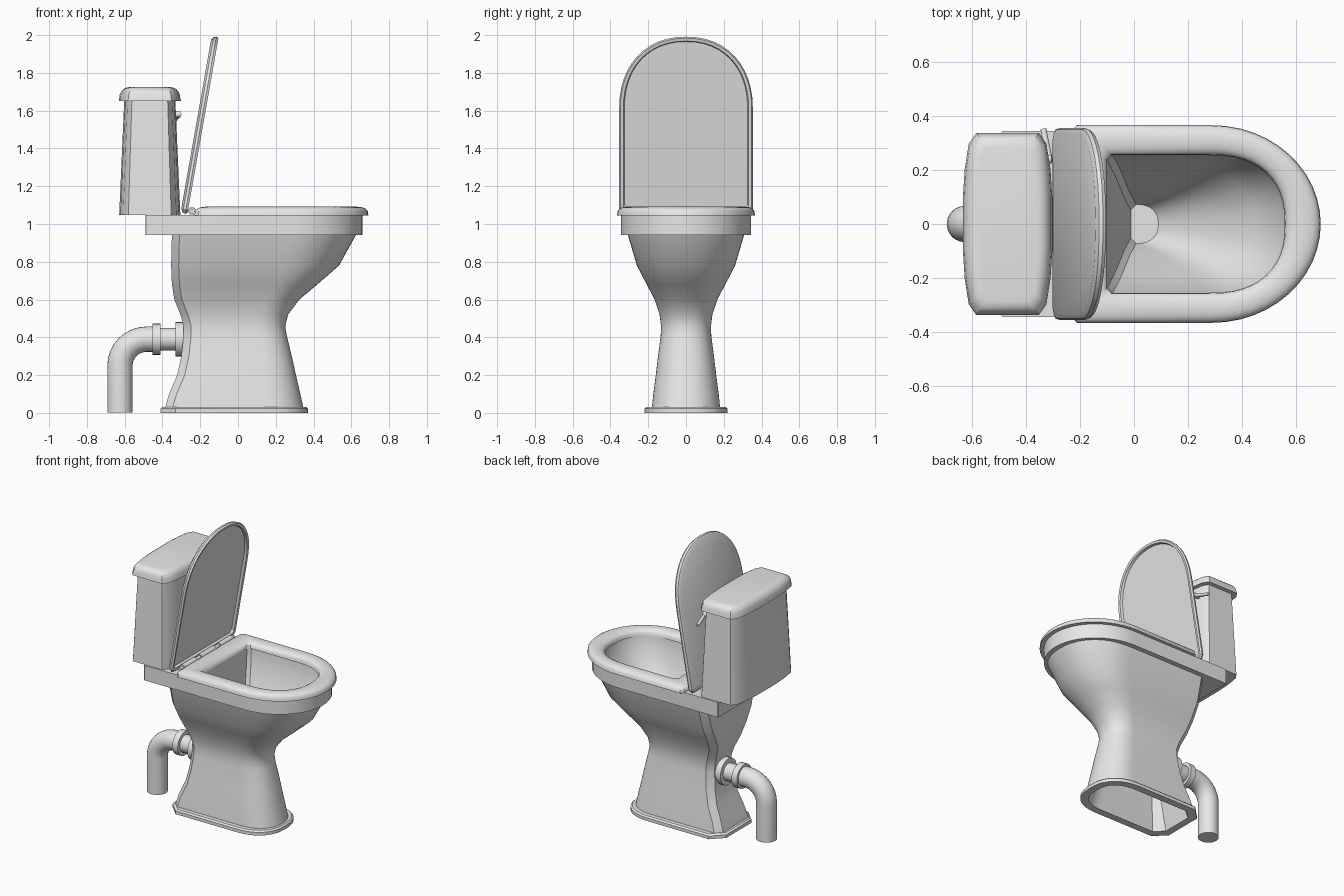
import bpy, bmesh, math
from mathutils import Vector

if "Cube" in bpy.data.objects:
    bpy.data.objects.remove(bpy.data.objects["Cube"])

GREY = (0.8, 0.8, 0.8, 1)
ceramic = bpy.data.materials.new("light grey ceramic")
ceramic.use_nodes = True
ceramic.diffuse_color = GREY
ceramic.node_tree.nodes["Principled BSDF"].inputs["Base Color"].default_value = GREY


def finish(name, bm):
    """Turn a bmesh into a smooth shaded object with sharp edges kept."""
    bmesh.ops.recalc_face_normals(bm, faces=bm.faces)
    mesh = bpy.data.meshes.new(name)
    bm.to_mesh(mesh)
    bm.free()
    mesh.materials.append(ceramic)
    part = bpy.data.objects.new(name, mesh)
    bpy.context.collection.objects.link(part)
    bpy.ops.object.select_all(action="DESELECT")
    part.select_set(True)
    bpy.context.view_layer.objects.active = part
    bpy.ops.object.shade_smooth_by_angle(angle=math.radians(35))
    return part


def loft(name, rings, closed=False):
    """Skin a list of equal-length rings; cap the ends unless closed."""
    bm = bmesh.new()
    loops = [[bm.verts.new(point) for point in ring] for ring in rings]
    pairs = list(zip(loops, loops[1:]))
    if closed:
        pairs.append((loops[-1], loops[0]))
    else:
        bm.faces.new(loops[0])
        bm.faces.new(loops[-1])
    for lower, upper in pairs:
        for i in range(len(lower)):
            bm.faces.new((lower[i - 1], lower[i], upper[i], upper[i - 1]))
    return finish(name, bm)


def d_ring(z, back, front, half, power=2.0, corner=0.02, steps=24):
    """D-shaped outline: square back, straight sides, rounded front."""
    arc = half * 1.1
    side = [(back, half - corner), (back + corner, half)]
    points = [(x, -y, z) for x, y in side]
    for i in range(steps + 1):
        angle = math.pi * (i / steps - 0.5)
        across = math.sin(angle)
        along = max(math.cos(angle), 0) ** (2 / power)
        width = math.copysign(abs(across) ** (2 / power), across)
        points.append((front - arc + arc * along, half * width, z))
    return points + [(x, y, z) for x, y in reversed(side)]


def tank_ring(z, inset):
    """Box outline with bowed front and back and chamfered corners."""
    centre, depth, half = -0.467, 0.165 - inset, 0.337 - inset
    quarter = [(1, 0.3), (0.96, 0.6), (0.87, 0.88), (0.7, 1)]
    right = quarter + [(-x, y) for x, y in reversed(quarter)]
    outline = right + [(-x, -y) for x, y in right]
    return [(centre + depth * x, half * y, z) for x, y in outline]


def cylinder(name, start, end, radius):
    start, end = Vector(start), Vector(end)
    axis = end - start
    bm = bmesh.new()
    bmesh.ops.create_cone(bm, cap_ends=True, segments=24, radius1=radius,
                          radius2=radius, depth=axis.length)
    part = finish(name, bm)
    part.location = (start + end) / 2
    part.rotation_euler = axis.to_track_quat("Z", "Y").to_euler()


# Bowl skin: hollow underside, foot, waist, rim slab and inside of the basin
underside = [d_ring(0.42, -0.24, 0.2, 0.09, 2.4),
             d_ring(0, -0.36, 0.32, 0.17, 2.4, 0.06)]
foot = [d_ring(z, inset - 0.41, 0.37 - inset, 0.22 - inset, 2.4, 0.08)
        for z, inset in ((0, 0), (0.022, 0), (0.032, 0.01))]
waist_profile = [  # height, back, front, half width
    (0.032, -0.385, 0.345, 0.18),
    (0.1, -0.365, 0.33, 0.173),
    (0.2, -0.322, 0.307, 0.16),
    (0.3, -0.3, 0.285, 0.148),
    (0.41, -0.288, 0.258, 0.134),
    (0.46, -0.288, 0.25, 0.132),
    (0.52, -0.305, 0.265, 0.14),
    (0.6, -0.337, 0.325, 0.166),
    (0.68, -0.35, 0.42, 0.208),
    (0.78, -0.354, 0.535, 0.26),
    (0.943, -0.35, 0.625, 0.308),
]
waist = [d_ring(*row, 2.2, 0.04) for row in waist_profile]
slab = [d_ring(z, -0.49, 0.66, 0.343, corner=0.004) for z in (0.943, 1.048)]
basin_profile = [
    (1.048, -0.1, 0.57, 0.262),
    (0.95, -0.1, 0.55, 0.258),
    (0.8, -0.07, 0.44, 0.2),
    (0.62, -0.035, 0.23, 0.115),
    (0.49, -0.012, 0.09, 0.072),
]
basin = [d_ring(*row, 2.3) for row in basin_profile]
loft("bowl_and_pedestal", underside + foot + waist + slab + basin)

# Seat: a rounded section swept from the outer outline to the inner one
outer = Vector((-0.23, 0.69, 0.365, 2))
inner = Vector((-0.1, 0.557, 0.254, 2.4))
seat_rings = []
for i in range(11):
    angle = math.pi * i / 10
    across = (1 - math.cos(angle)) / 2
    height = 0.046 * max(math.sin(angle), 0) ** 0.6
    seat_rings.append(d_ring(1.046 + height, *outer.lerp(inner, across)))
loft("seat", seat_rings, closed=True)

# Raised lid: a shallow tray, open towards the seat
tray = [(0.018, 0.028), (0.002, 0.022), (0, 0.006),
        (0.012, 0), (0.026, 0.004), (0.037, 0.022)]
lid = loft("lid", [d_ring(z, inset, 0.952 - inset, 0.354 - inset, 2.2)
                   for z, inset in tray])
lid.location = (-0.268, 0, 1.052)
lid.rotation_euler.y = -math.radians(80)

# Hinge barrels and their pin
for name, y, half, radius in (("left_hinge", 0.2, 0.07, 0.021),
                              ("right_hinge", -0.2, 0.07, 0.021),
                              ("hinge_centre", 0, 0.08, 0.021),
                              ("hinge_pin", 0, 0.3, 0.013)):
    cylinder(name, (-0.243, y - half, 1.068), (-0.243, y + half, 1.068), radius)

# Cistern and its rounded cover
loft("tank", [tank_ring(1.048, 0.003), tank_ring(1.66, 0.03)])
cover = [tank_ring(1.652, 0)]
for i in range(6):
    angle = math.pi / 2 * i / 5
    cover.append(tank_ring(1.665 + 0.059 * math.sin(angle),
                           0.003 + 0.05 * (1 - math.cos(angle))))
loft("tank_cover", cover)

# Flush lever on the tank front
cylinder("lever_pivot", (-0.36, 0.24, 1.58), (-0.305, 0.24, 1.58), 0.016)
cylinder("flush_lever", (-0.31, 0.23, 1.58), (-0.335, 0.35, 1.55), 0.011)

# Waste pipe: rings turned through the bend, then run down to the floor
pipe_z, pipe_radius, bend_radius = 0.39, 0.067, 0.14
stations = [(-0.43, pipe_z, 0)]
for i in range(9):
    turn = math.pi / 2 * i / 8
    stations.append((-0.485 - bend_radius * math.sin(turn),
                     pipe_z - bend_radius * (1 - math.cos(turn)), turn))
stations.append((-0.625, 0.002, math.pi / 2))
pipe_rings = []
for x, z, turn in stations:
    ring = []
    for k in range(24):
        angle = math.tau * k / 24
        out = pipe_radius * math.cos(angle)
        ring.append((x - out * math.sin(turn), pipe_radius * math.sin(angle),
                     z + out * math.cos(turn)))
    pipe_rings.append(ring)
loft("waste_pipe", pipe_rings)

# Straight neck and collars between the pipe and the pedestal
for name, start, end, radius in (("pipe_neck", -0.43, -0.25, 0.06),
                                 ("pipe_collar", -0.452, -0.41, 0.083),
                                 ("pedestal_collar", -0.33, -0.27, 0.091)):
    cylinder(name, (start, 0, pipe_z), (end, 0, pipe_z), radius)
